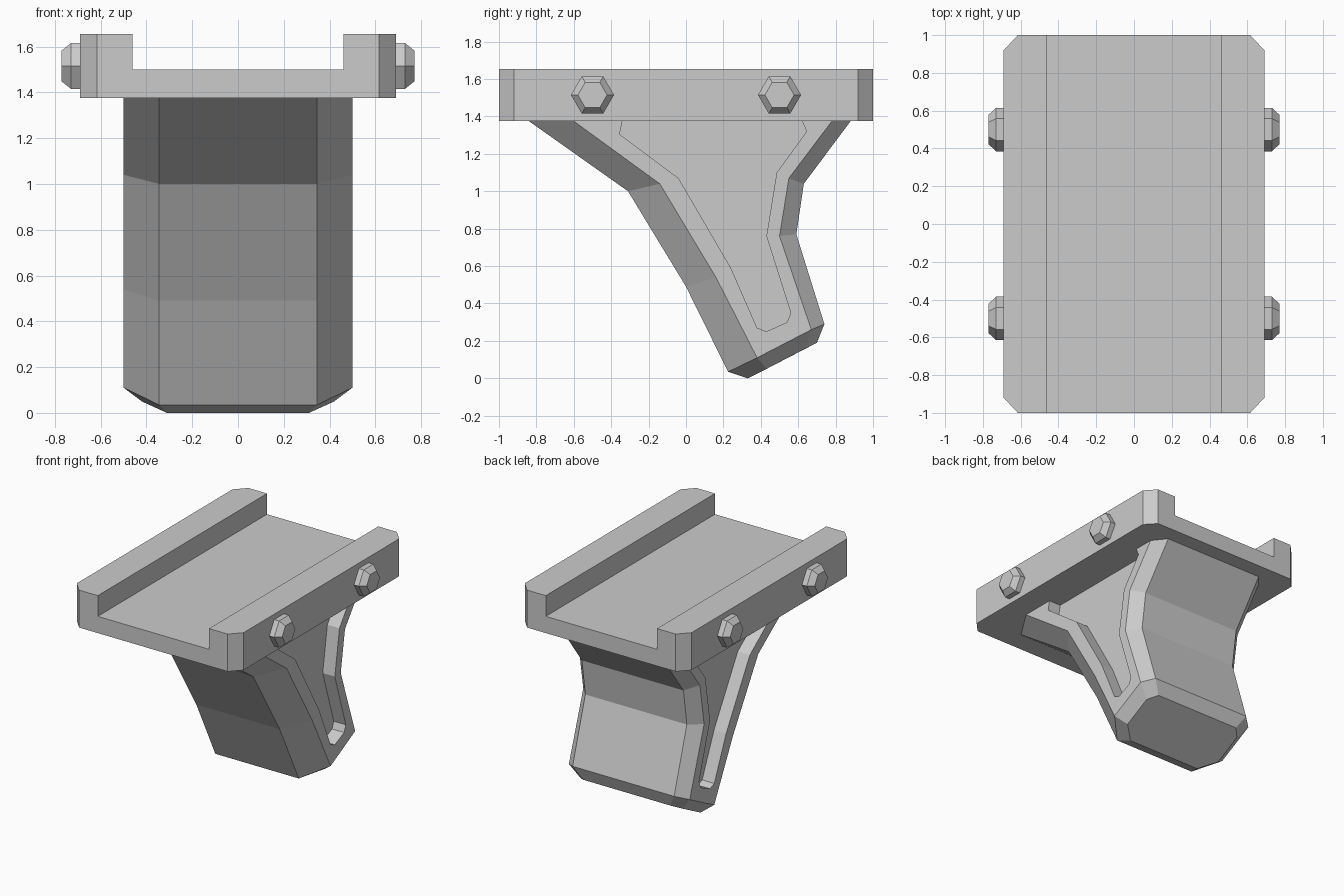
import bpy
import bmesh
from math import cos, sin, pi

cube = bpy.data.objects.get("Cube")
if cube:
    bpy.data.objects.remove(cube, do_unlink=True)

grey = bpy.data.materials.new("plain grey")
grey.use_nodes = True
colour = (0.6, 0.6, 0.6, 1)
grey.diffuse_color = colour
grey.node_tree.nodes["Principled BSDF"].inputs["Base Color"].default_value = colour


def loft(name, rings):
    """Skin a series of equal-length point rings and cap both ends."""
    bm = bmesh.new()
    loops = [[bm.verts.new(p) for p in ring] for ring in rings]
    n = len(loops[0])
    for a, b in zip(loops, loops[1:]):
        for i in range(n):
            j = (i + 1) % n
            bm.faces.new((a[i], a[j], b[j], b[i]))
    bm.faces.new(loops[0])
    bm.faces.new(loops[-1])
    bmesh.ops.recalc_face_normals(bm, faces=bm.faces)
    mesh = bpy.data.meshes.new(name)
    bm.to_mesh(mesh)
    bm.free()
    mesh.materials.append(grey)
    obj = bpy.data.objects.new(name, mesh)
    bpy.context.collection.objects.link(obj)
    return obj


# Mounting plate: a channel section lofted along y, with clipped corners
BOTTOM, TOP, FLOOR, RAIL = 1.375, 1.655, 1.5, 0.46


def channel(y, w):
    half = [(w, BOTTOM), (w, TOP), (RAIL, TOP), (RAIL, FLOOR)]
    section = half + [(-x, z) for x, z in reversed(half)]
    return [(x, y, z) for x, z in section]


loft("mounting_plate", [channel(-1, 0.615), channel(-0.92, 0.69),
                        channel(0.92, 0.69), channel(1, 0.615)])


# Bent leg: eight-sided sections with chamfered front and back corners
def section(front, side_front, side_back, back, xf=0.345, xs=0.5, xb=0.42):
    half = [(xf, *front), (xs, *side_front), (xs, *side_back), (xb, *back)]
    return half + [(-x, y, z) for x, y, z in reversed(half)]


leg = loft("bent_leg", [
    section((-0.84, BOTTOM), (-0.6, BOTTOM), (0.78, BOTTOM), (0.88, BOTTOM)),
    section((-0.31, 1.0), (-0.14, 1.04), (0.55, 1.07), (0.63, 1.04)),
    section((0, 0.49), (0.16, 0.54), (0.5, 0.76), (0.59, 0.77)),
    section((0.225, 0.035), (0.38, 0.11), (0.67, 0.26), (0.74, 0.29)),
    section((0.33, 0), (0.43, 0.05), (0.64, 0.16), (0.7, 0.19),
            xf=0.31, xs=0.42, xb=0.36),
])

# Recessed side pockets, cut into both flanks of the leg
pocket = [(-0.335, 1.4), (-0.355, 1.305), (-0.04, 1.07), (0.24, 0.59),
          (0.38, 0.27), (0.43, 0.25), (0.54, 0.3), (0.56, 0.35),
          (0.43, 0.76), (0.485, 1.1), (0.645, 1.32), (0.61, 1.4)]
cutters = []
for side in (-1, 1):
    cutter = loft("pocket_cutter", [[(side * x, y, z) for y, z in pocket]
                                    for x in (0.4, 0.6)])
    cutter.hide_render = True
    cut = leg.modifiers.new("pocket", 'BOOLEAN')
    cut.operation = 'DIFFERENCE'
    cut.solver = 'EXACT'
    cut.object = cutter
    cutters.append(cutter)
graph = bpy.context.evaluated_depsgraph_get()
cut_mesh = bpy.data.meshes.new_from_object(leg.evaluated_get(graph))
leg.modifiers.clear()
leg.data = cut_mesh
for cutter in cutters:
    bpy.data.objects.remove(cutter, do_unlink=True)

# Hexagonal bolt heads on the plate sides
for side, label in ((1, "left"), (-1, "right")):
    for y, end in ((-0.5, "front"), (0.5, "back")):
        loft(f"{label}_{end}_bolt", [
            [(side * x, y + r * cos(i * pi / 3), 1.515 + r * sin(i * pi / 3))
             for i in range(6)]
            for x, r in ((0.68, 0.115), (0.73, 0.115), (0.77, 0.078))])
